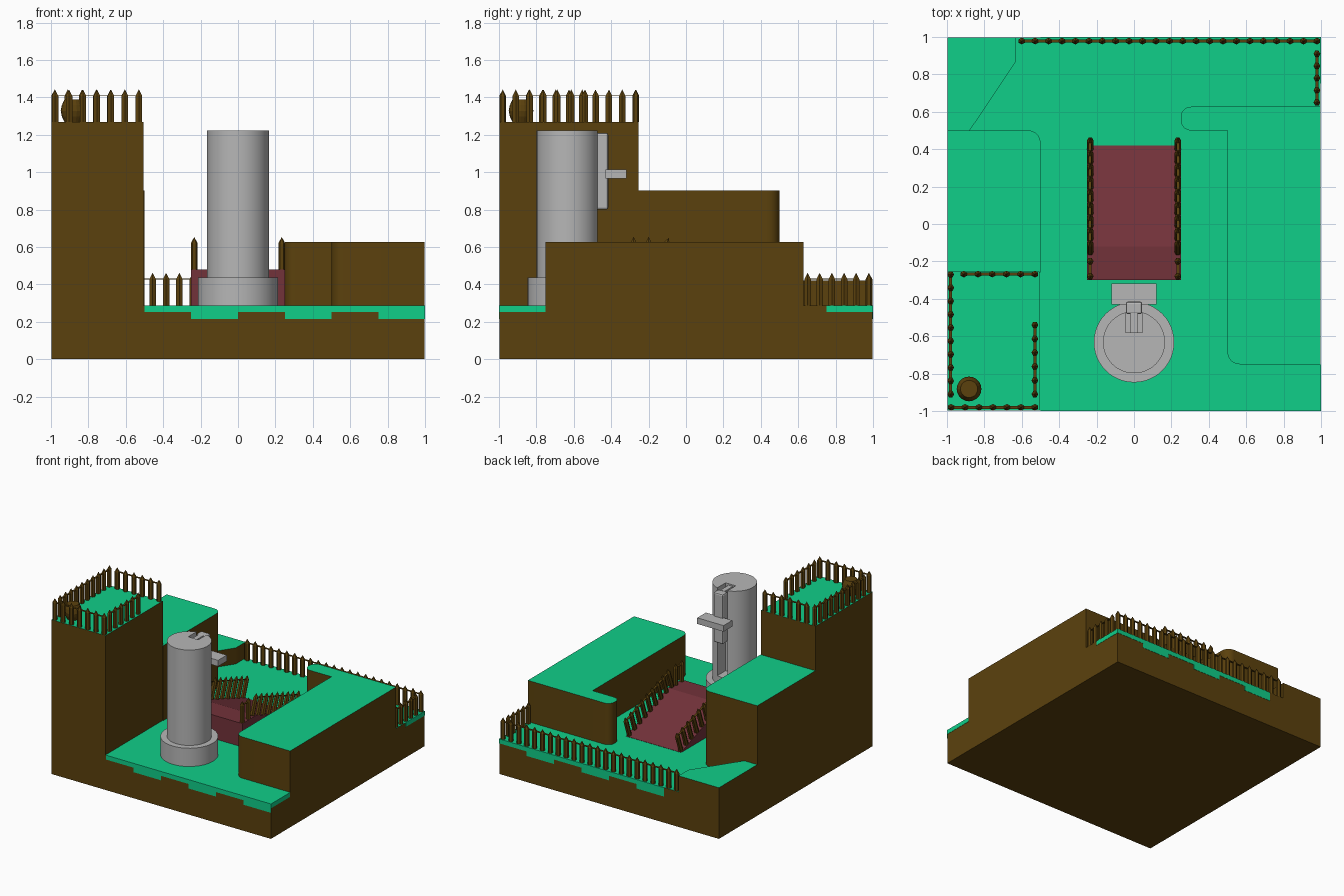
import bpy, bmesh, math
from mathutils import Vector, Matrix

if "Cube" in bpy.data.objects:
    bpy.data.objects.remove(bpy.data.objects["Cube"])


def material(name, rgb):
    m = bpy.data.materials.new(name)
    m.diffuse_color = (*rgb, 1)
    m.use_nodes = True
    m.node_tree.nodes["Principled BSDF"].inputs["Base Color"].default_value = m.diffuse_color
    return m


BROWN = material("earth_brown", (0.105, 0.053, 0.004))
GREEN = material("grass_green", (0.005, 0.62, 0.25))
MAROON = material("ramp_maroon", (0.17, 0.032, 0.042))
GREY = material("stone_grey", (0.47, 0.47, 0.47))

E = 0.998      # terrain edge; grass trim brings it to 1
FLOOR = 0.288


def finish(bm, name, *mats, grass=False, smooth=False):
    bmesh.ops.recalc_face_normals(bm, faces=bm.faces)
    if grass:  # upward faces are grass
        for f in bm.faces:
            f.material_index = 1 if f.normal.z > 0.5 else 0
    me = bpy.data.meshes.new(name)
    bm.to_mesh(me)
    bm.free()
    for m in mats:
        me.materials.append(m)
    ob = bpy.data.objects.new(name, me)
    bpy.context.collection.objects.link(ob)
    if smooth:
        bpy.ops.object.select_all(action='DESELECT')
        ob.select_set(True)
        bpy.context.view_layer.objects.active = ob
        bpy.ops.object.shade_smooth_by_angle(angle=math.radians(35))
    return ob


def add_box(bm, x0, x1, y0, y1, z0, z1):
    m = Matrix.Translation(((x0 + x1) / 2, (y0 + y1) / 2, (z0 + z1) / 2))
    m = m @ Matrix.Diagonal((x1 - x0, y1 - y0, z1 - z0, 1))
    bmesh.ops.create_cube(bm, size=1, matrix=m)


def box(name, dims, *mats, **kw):
    bm = bmesh.new()
    add_box(bm, *dims)
    return finish(bm, name, *mats, **kw)


def prism(name, pts, offset, *mats, **kw):
    bm = bmesh.new()
    f = bm.faces.new([bm.verts.new(p) for p in pts])
    r = bmesh.ops.extrude_face_region(bm, geom=[f])
    verts = [v for v in r["geom"] if isinstance(v, bmesh.types.BMVert)]
    bmesh.ops.translate(bm, verts=verts, vec=offset)
    return finish(bm, name, *mats, **kw)


def rounded(corners):
    """corners are (x, y, radius); returns an outline with rounded corners"""
    out = []
    n = len(corners)
    for i, (x, y, r) in enumerate(corners):
        p = Vector((x, y))
        if r == 0:
            out.append(p)
            continue
        a = (Vector(corners[i - 1][:2]) - p).normalized()
        b = (Vector(corners[(i + 1) % n][:2]) - p).normalized()
        for k in range(9):
            t = k / 8 * math.pi / 2
            out.append(p + a * r * (1 - math.sin(t)) + b * r * (1 - math.cos(t)))
    return [(q.x, q.y, 0.1) for q in out]


def terrain(name, corners, top):
    return prism(name, rounded(corners), (0, 0, top - 0.1), BROWN, GREEN,
                 grass=True, smooth=True)


# Terrain
box("ground", (-E, E, -E, E, 0, FLOOR), BROWN, GREEN, grass=True)
terrain("tall_cliff", [(-E, -E, 0), (-.505, -E, 0), (-.505, -.255, 0), (-E, -.255, 0)], 1.268)
terrain("middle_cliff", [(-E, -.26, 0), (-.5, -.26, 0), (-.5, .5, .065), (-E, .5, 0)], .903)
terrain("low_ledge", [(-E, .49, 0), (-.885, .49, 0), (-.63, .87, 0), (-.63, E, 0), (-E, E, 0)], .42)
terrain("right_cliff", [(.5, -.75, .065), (E, -.75, 0), (E, .627, 0), (.25, .627, .055),
                        (.25, .5, .055), (.5, .5, 0)], .627)

# Grass trim hanging over the ground edges
bm = bmesh.new()
for i in range(6):
    x = -.5 + .25 * i
    x1 = min(x + .25, 1)
    deep, shallow = .215, .252
    add_box(bm, x, x1, -1, -E, deep if i % 2 else shallow, FLOOR)
    add_box(bm, x, x1, E, 1, deep if i in (0, 2, 4) else shallow, FLOOR)
for y in (-1, .75):
    add_box(bm, E, 1, y, y + .25, .252, FLOOR)
finish(bm, "grass_trim", GREEN)


# Palisade fences
def fence(name, *runs):
    bm = bmesh.new()
    for a, b, up in runs:
        a, b, up = Vector(a), Vector(b), Vector(up).normalized()
        d = (b - a).normalized()
        side = up.cross(d)
        rot = Matrix((d, side, up)).transposed().to_4x4()
        n = max(1, round((b - a).length / .073))
        for i in range(n + 1):
            m = Matrix.Translation(a.lerp(b, i / n)) @ rot @ Matrix.Diagonal((1, .9, 1, 1))
            for r0, r1, z, h in ((.02, .02, .07, .14), (.02, .0, .157, .034)):
                bmesh.ops.create_cone(bm, cap_ends=True, segments=6, radius1=r0, radius2=r1,
                                      depth=h, matrix=m @ Matrix.Translation((0, 0, z)))
        m = Matrix.Translation((a + b) / 2 + up * .141) @ rot
        m = m @ Matrix.Diagonal(((b - a).length, .016, .004, 1))
        bmesh.ops.create_cube(bm, size=1, matrix=m)
    return finish(bm, name, BROWN)


UP = (0, 0, 1)
T = 1.268
fence("cliff_fence",
      ((-.978, -.98, T), (-.53, -.98, T), UP),
      ((-.98, -.91, T), (-.98, -.27, T), UP),
      ((-.91, -.268, T), (-.53, -.268, T), UP),
      ((-.53, -.91, T), (-.53, -.54, T), UP))
fence("back_fence",
      ((-.6, .978, FLOOR), (.978, .978, FLOOR), UP),
      ((.978, .65, FLOOR), (.978, .91, FLOOR), UP))

# Ramp with a short flat landing and leaning side rails
prism("ramp", [(-.25, -.3, .28), (-.25, -.3, .48), (-.25, -.12, .48), (-.25, .42, .29), (-.25, .42, .28)],
      (.5, 0, 0), MAROON)
lean = (0, .19, .54)
for s, side in ((-1, "left"), (1, "right")):
    x = s * .234
    fence("ramp_rail_" + side,
          ((x, -.28, .48), (x, -.2, .48), UP),
          ((x, -.15, .485), (x, .4, .297), lean))

# Barrel on the tall cliff
bm = bmesh.new()
rings = [(.046, 0), (.06, .03), (.066, .06), (.06, .09), (.046, .12)]
for (r0, z0), (r1, z1) in zip(rings, rings[1:]):
    bmesh.ops.create_cone(bm, cap_ends=z0 == 0 or z1 == .12, segments=20, radius1=r0, radius2=r1,
                          depth=z1 - z0, matrix=Matrix.Translation((-.882, -.882, T + (z0 + z1) / 2)))
bmesh.ops.remove_doubles(bm, verts=bm.verts, dist=.0005)
finish(bm, "barrel", BROWN, smooth=False)


# Stone tower
def cylinder(name, r, z0, z1):
    bm = bmesh.new()
    bmesh.ops.create_cone(bm, cap_ends=True, segments=48, radius1=r, radius2=r, depth=z1 - z0,
                          matrix=Matrix.Translation((0, -.632, (z0 + z1) / 2)))
    return finish(bm, name, GREY, smooth=True)


cylinder("tower_foot", .215, .28, .438)
shaft = cylinder("tower_shaft", .166, .43, 1.222)
slot = box("slot_cutter", (-.046, .046, -.58, -.4, .5, 1.3), GREY)
slot.hide_render = True
slot.hide_viewport = True
cut = shaft.modifiers.new("slot", 'BOOLEAN')
cut.operation = 'DIFFERENCE'
cut.solver = 'EXACT'
cut.object = slot

# Sliding carriage and its step
box("carriage_web", (-.02, .02, -.58, -.475, .8, 1.21), GREY)
car = box("carriage_plate", (-.044, .044, -.482, -.415, .8, 1.21), GREY)
bev = car.modifiers.new("soft_edges", 'BEVEL')
bev.width = .012
bev.segments = 2
box("carriage_step", (-.12, .12, -.43, -.317, .965, 1.015), GREY)
